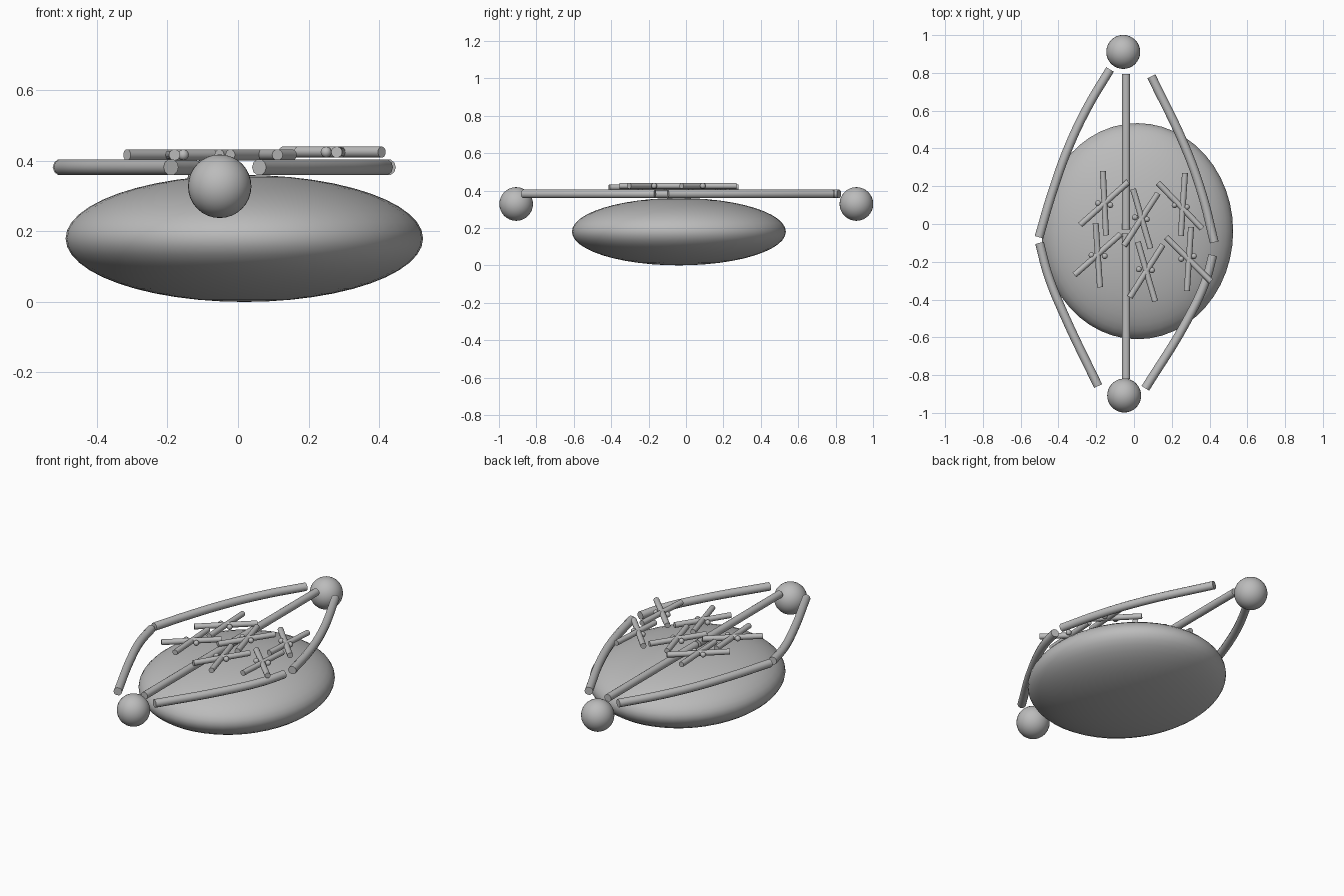
import bpy, math
from mathutils import Vector

if "Cube" in bpy.data.objects:
    bpy.data.objects.remove(bpy.data.objects["Cube"])

grey = bpy.data.materials.new("plain grey")
grey.diffuse_color = (0.5, 0.5, 0.5, 1)
grey.use_nodes = True
grey.node_tree.nodes["Principled BSDF"].inputs["Base Color"].default_value = grey.diffuse_color


def finish(name, angle=40):
    ob = bpy.context.object
    ob.name = name
    ob.data.materials.clear()
    ob.data.materials.append(grey)
    bpy.ops.object.shade_smooth_by_angle(angle=math.radians(angle))
    return ob


def ball(name, loc, radii, seg=32, rings=16):
    bpy.ops.mesh.primitive_uv_sphere_add(segments=seg, ring_count=rings, radius=1, location=loc)
    bpy.context.object.scale = radii
    bpy.ops.object.transform_apply(location=False, rotation=False, scale=True)
    return finish(name)


def stick(name, a, b, z, r):
    a, b = Vector((*a, z)), Vector((*b, z))
    bpy.ops.mesh.primitive_cylinder_add(vertices=16, radius=r, depth=(b - a).length,
                                        location=(a + b) / 2)
    bpy.context.object.rotation_euler = (b - a).to_track_quat('Z', 'Y').to_euler()
    return finish(name)


def bent_rod(name, pts, z, r):
    # smooth path with a round bevel, converted to a mesh
    cu = bpy.data.curves.new(name, 'CURVE')
    cu.dimensions = '3D'
    cu.bevel_depth, cu.bevel_resolution, cu.use_fill_caps = r, 3, True
    cu.resolution_u = 6
    sp = cu.splines.new('BEZIER')
    sp.bezier_points.add(len(pts) - 1)
    for bp, p in zip(sp.bezier_points, pts):
        bp.co = (*p, z)
        bp.handle_left_type = bp.handle_right_type = 'AUTO'
    ob = bpy.data.objects.new(name, cu)
    bpy.context.collection.objects.link(ob)
    bpy.ops.object.select_all(action='DESELECT')
    ob.select_set(True)
    bpy.context.view_layer.objects.active = ob
    bpy.ops.object.convert(target='MESH')
    return finish(name)


# flattened body and the two end balls
ball("body", (0.018, -0.038, 0.18), (0.507, 0.572, 0.18), 48, 24)
ball("back_ball", (-0.057, 0.911, 0.328), (0.09,) * 3)
ball("front_ball", (-0.052, -0.908, 0.328), (0.09,) * 3)

# frame rods
ROD_Z, ROD_R = 0.382, 0.0235
bent_rod("left_back_rod", [(-0.127, 0.818), (-0.245, 0.62), (-0.345, 0.41), (-0.435, 0.16), (-0.503, -0.07)], ROD_Z, ROD_R)
bent_rod("left_front_rod", [(-0.5, -0.1), (-0.455, -0.27), (-0.37, -0.48), (-0.19, -0.858)], ROD_Z, ROD_R)
bent_rod("right_back_rod", [(0.092, 0.782), (0.27, 0.41), (0.36, 0.16), (0.425, -0.097)], ROD_Z, ROD_R)
bent_rod("right_front_rod", [(0.417, -0.165), (0.38, -0.3), (0.27, -0.53), (0.06, -0.87)], ROD_Z, ROD_R)
stick("middle_back_rod", (-0.042, 0.795), (-0.042, -0.03), ROD_Z, 0.0215)
stick("middle_front_rod", (-0.042, -0.05), (-0.042, -0.82), ROD_Z, 0.0215)

# crossed sticks with a small ball on either side: two sticks, balls, height
crosses = [
    ((-0.165, 0.28), (-0.148, -0.06), (-0.285, -0.005), (-0.03, 0.223), 0.417, (-0.125, 0.1), (-0.19, 0.11)),
    ((-0.203, 0.005), (-0.18, -0.335), (-0.315, -0.27), (-0.07, -0.053), 0.417, (-0.155, -0.17), (-0.225, -0.165)),
    ((-0.005, 0.185), (0.087, -0.13), (-0.053, -0.115), (0.127, 0.163), 0.417, (0.068, 0.025), (0.005, 0.035)),
    ((0.02, -0.095), (0.112, -0.41), (-0.022, -0.388), (0.153, -0.11), 0.417, (0.095, -0.245), (0.026, -0.24)),
    ((0.27, 0.27), (0.248, -0.062), (0.127, 0.218), (0.36, -0.024), 0.425, (0.28, 0.09), (0.215, 0.1)),
    ((0.302, -0.016), (0.28, -0.355), (0.17, -0.07), (0.408, -0.304), 0.425, (0.317, -0.17), (0.25, -0.185)),
]
for i, (a, b, c, d, z, p, q) in enumerate(crosses, 1):
    stick(f"cross_{i}_upright", a, b, z, 0.0158)
    stick(f"cross_{i}_slant", c, d, z, 0.0158)
    for side, s in (("right", p), ("left", q)):
        ball(f"cross_{i}_{side}_bead", (*s, z), (0.0155,) * 3, 16, 8)
